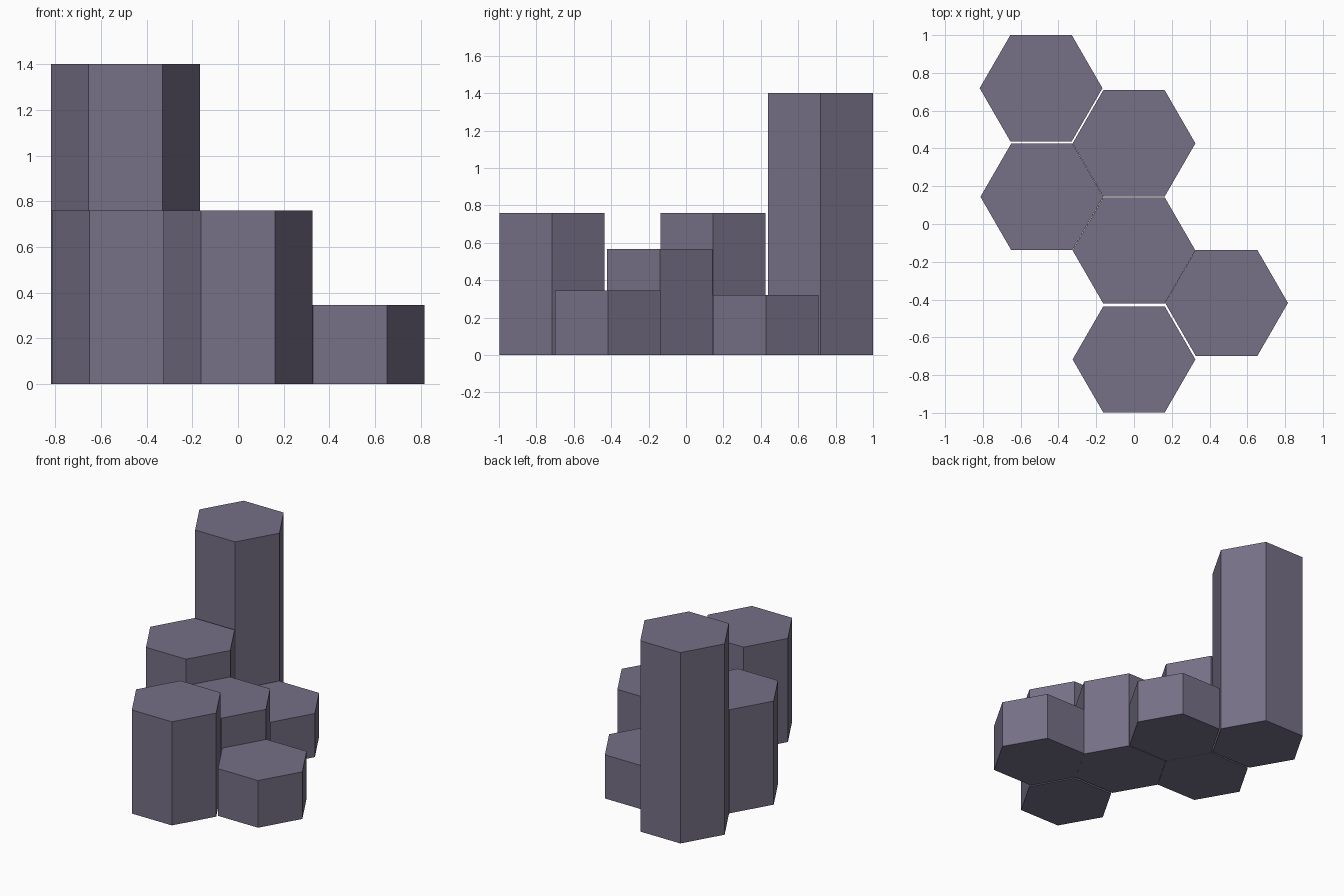
import bpy
import math

if "Cube" in bpy.data.objects:
    bpy.data.objects.remove(bpy.data.objects["Cube"])

RADIUS = 0.325

# Single stone colour
stone = bpy.data.materials.new("purple_grey_stone")
stone.diffuse_color = (0.181, 0.162, 0.238, 1.0)
stone.use_nodes = True
stone.node_tree.nodes["Principled BSDF"].inputs["Base Color"].default_value = stone.diffuse_color


def hex_column(name, x, y, height):
    """Flat-faced six-sided column standing on the ground, corners along x."""
    bpy.ops.mesh.primitive_cylinder_add(
        vertices=6, radius=RADIUS, depth=height,
        location=(x, y, height / 2), rotation=(0, 0, math.radians(30)))
    column = bpy.context.object
    column.name = name
    column.data.materials.append(stone)


# Cluster of columns: name, x, y, height
for spec in (
    ("tall_back_column", -0.492, 0.719, 1.40),
    ("low_back_column", 0.0, 0.427, 0.32),
    ("left_column", -0.488, 0.144, 0.76),
    ("middle_column", 0.0, -0.14, 0.567),
    ("low_right_column", 0.49, -0.418, 0.346),
    ("front_column", 0.0, -0.717, 0.76),
):
    hex_column(*spec)
